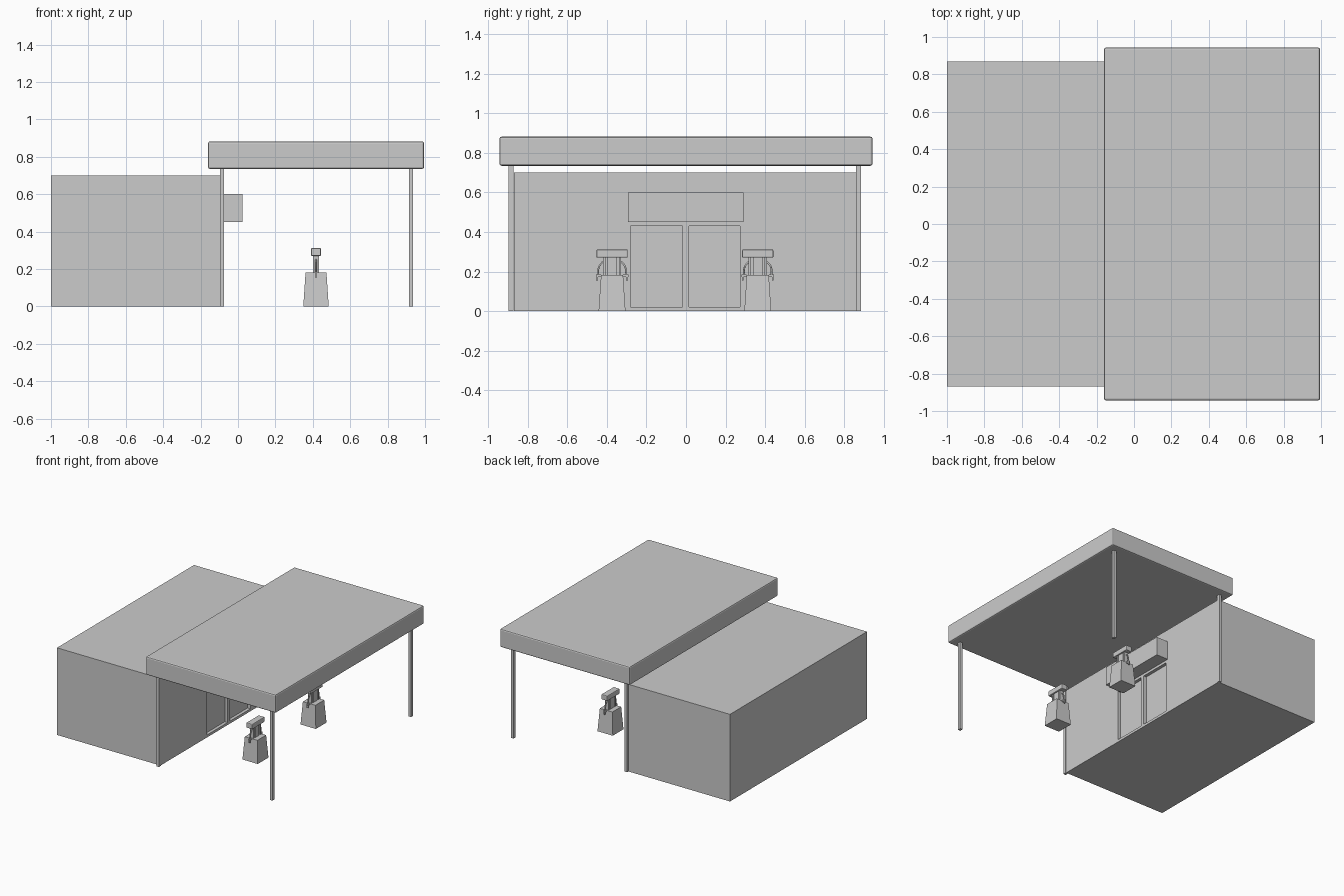
import bpy, bmesh
from mathutils import Vector

if "Cube" in bpy.data.objects:
    bpy.data.objects.remove(bpy.data.objects["Cube"])


def box(name, x, y, z, bevel=0.0, taper=1.0):
    """Box from (min, max) ranges; taper scales the top face."""
    bm = bmesh.new()
    bmesh.ops.create_cube(bm, size=1)
    for v in bm.verts:
        k = taper if v.co.z > 0 else 1.0
        v.co = Vector(((x[0] + x[1]) / 2 + v.co.x * k * (x[1] - x[0]),
                       (y[0] + y[1]) / 2 + v.co.y * k * (y[1] - y[0]),
                       (z[0] + z[1]) / 2 + v.co.z * (z[1] - z[0])))
    if bevel:
        bmesh.ops.bevel(bm, geom=bm.edges[:], offset=bevel, segments=2,
                        profile=0.5, affect='EDGES')
    me = bpy.data.meshes.new(name)
    bm.to_mesh(me)
    bm.free()
    ob = bpy.data.objects.new(name, me)
    bpy.context.collection.objects.link(ob)
    return ob


def tube(name, points, radius):
    """Smooth hose through a few points."""
    cu = bpy.data.curves.new(name, 'CURVE')
    cu.dimensions = '3D'
    cu.bevel_depth = radius
    cu.bevel_resolution = 1
    cu.resolution_u = 4
    cu.use_fill_caps = True
    sp = cu.splines.new('BEZIER')
    sp.bezier_points.add(len(points) - 1)
    for p, co in zip(sp.bezier_points, points):
        p.co = co
        p.handle_left_type = p.handle_right_type = 'AUTO'
    ob = bpy.data.objects.new(name, cu)
    bpy.context.collection.objects.link(ob)


# Shop with two recessed doorways
WALL = -0.08
shop = box("shop_building", (-1, WALL), (-0.87, 0.87), (0, 0.70))
for i, y in enumerate([(-0.28, -0.018), (0.015, 0.272)]):
    cutter = box(f"door_cutter_{i}", (WALL - 0.025, WALL + 0.1), y, (0.02, 0.43))
    cutter.hide_render = True
    cutter.hide_viewport = True
    mod = shop.modifiers.new("doorway", 'BOOLEAN')
    mod.object = cutter
    mod.operation = 'DIFFERENCE'
    mod.solver = 'EXACT'

# Sign box over the doors
box("sign_box", (WALL, 0.025), (-0.293, 0.29), (0.45, 0.60))

# Canopy roof and its four posts
box("canopy_roof", (-0.16, 0.995), (-0.943, 0.943), (0.735, 0.882), bevel=0.01)
for x in (-0.086, 0.924):
    for y in (-0.885, 0.873):
        box("canopy_post", (x - 0.011, x + 0.011), (y - 0.013, y + 0.013), (0, 0.74))

# Fuel pumps
PX = 0.417
for n, py in enumerate((-0.374, 0.363)):
    box(f"pump_base_{n}", (PX - 0.068, PX + 0.068), (py - 0.068, py + 0.068),
        (0, 0.182), taper=0.82)
    box(f"pump_head_{n}", (PX - 0.027, PX + 0.027), (py - 0.079, py + 0.079),
        (0.27, 0.312), bevel=0.006)
    box(f"pump_column_{n}", (PX - 0.016, PX + 0.016), (py - 0.025, py + 0.025),
        (0.175, 0.275))
    for s in (-1, 1):
        # slim upright, nozzle with spout, and hose on each side
        ys = sorted((py + s * 0.034, py + s * 0.046))
        box(f"pump_upright_{n}", (PX - 0.016, PX + 0.016), ys, (0.175, 0.275))
        ys = sorted((py + s * 0.056, py + s * 0.082))
        box(f"nozzle_grip_{n}", (PX - 0.006, PX + 0.006), ys, (0.172, 0.185))
        ys = sorted((py + s * 0.071, py + s * 0.080))
        box(f"nozzle_spout_{n}", (PX - 0.005, PX + 0.005), ys, (0.155, 0.175))
        tube(f"hose_{n}", [(PX, py + s * 0.046, 0.25), (PX, py + s * 0.066, 0.225),
                           (PX, py + s * 0.07, 0.18)], 0.005)
